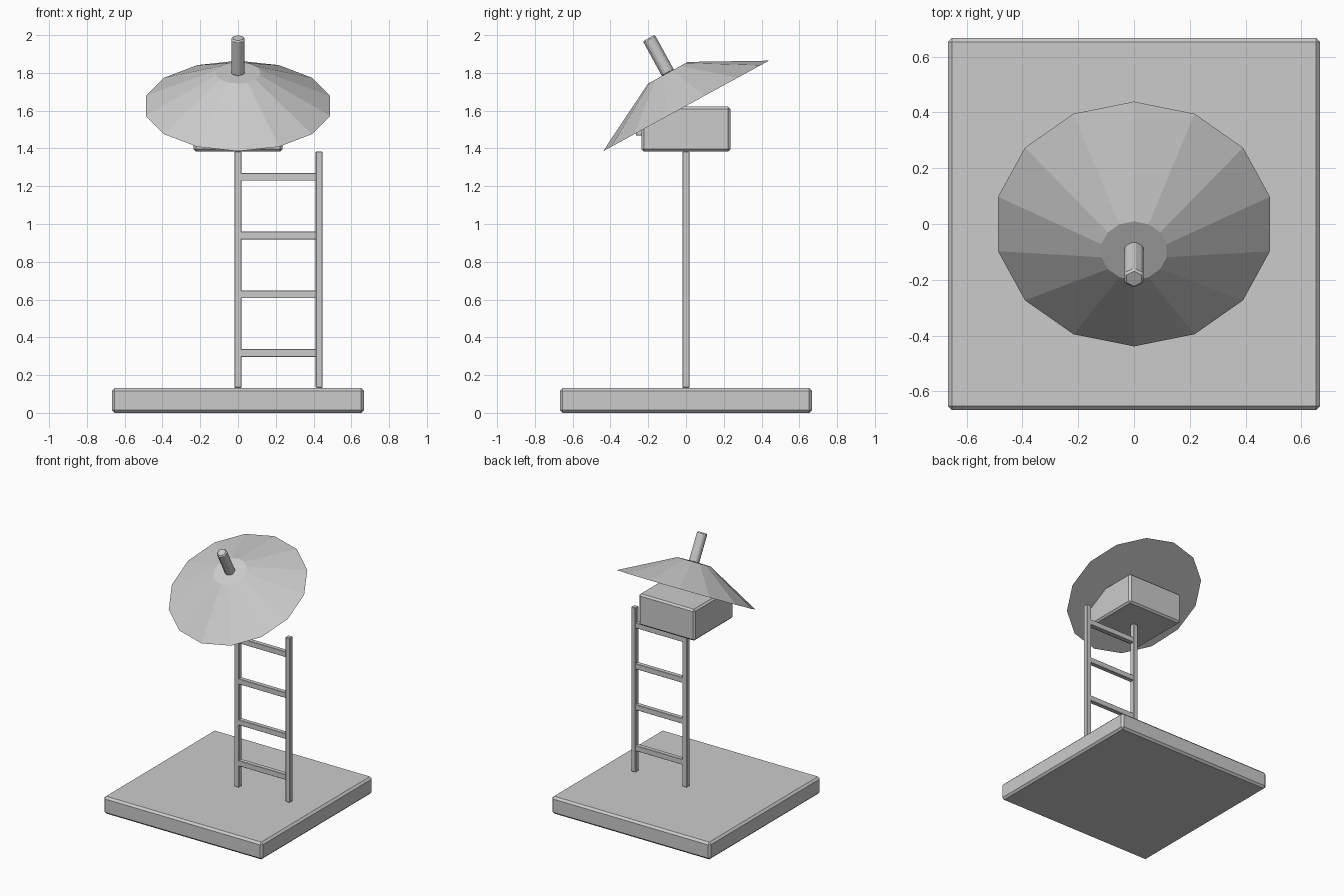
import bpy
from math import sin, cos

if "Cube" in bpy.data.objects:
    bpy.data.objects.remove(bpy.data.objects["Cube"])

TILT = 0.5            # lean of the dish and its mast
DISH_Z = 1.625        # centre height of the dish rim


def bevel(obj, width):
    mod = obj.modifiers.new("bevel", 'BEVEL')
    mod.width = width
    mod.segments = 1
    mod.limit_method = 'ANGLE'


def box(name, center, size, width=0.0):
    bpy.ops.mesh.primitive_cube_add(size=1, location=center)
    obj = bpy.context.object
    obj.name = name
    obj.scale = size
    bpy.ops.object.transform_apply(location=False, rotation=False, scale=True)
    if width:
        bevel(obj, width)
    return obj


def on_axis(t):
    """Point at distance t along the tilted dish axis."""
    return (0, -sin(TILT) * t, DISH_Z + cos(TILT) * t)


# Ground slab
box("base", (0, 0, 0.0675), (1.335, 1.335, 0.131), 0.015).location.z = 0.0685

# Ladder: the left rail doubles as the centre post
for side, x in (("left", 0.0), ("right", 0.43)):
    box(side + "_rail", (x, 0, 0.758), (0.037, 0.037, 1.25), 0.003)
for i in range(4):
    box(f"rung_{i + 1}", (0.215, 0, 0.317 + 0.311 * i), (0.41, 0.034, 0.041), 0.002)

# Control box with a small front panel, mostly hidden by the dish
box("control_box", (0, 0, 1.502), (0.47, 0.47, 0.238), 0.013)
box("front_panel", (0, -0.247, 1.503), (0.07, 0.036, 0.07), 0.003)

# Tilted faceted dish
bpy.ops.mesh.primitive_cone_add(vertices=14, radius1=0.5, radius2=0.12, depth=0.2,
                                location=on_axis(0.1), rotation=(TILT, 0, 0))
bpy.context.object.name = "dish"

# Hexagonal mast standing on the dish
bpy.ops.mesh.primitive_cylinder_add(vertices=6, radius=0.04, depth=0.214,
                                    location=on_axis(0.303), rotation=(TILT, 0, 0))
mast = bpy.context.object
mast.name = "dish_mast"
bevel(mast, 0.008)

# Set the base exactly on the ground
bpy.data.objects["base"].location.z = 0.0655
